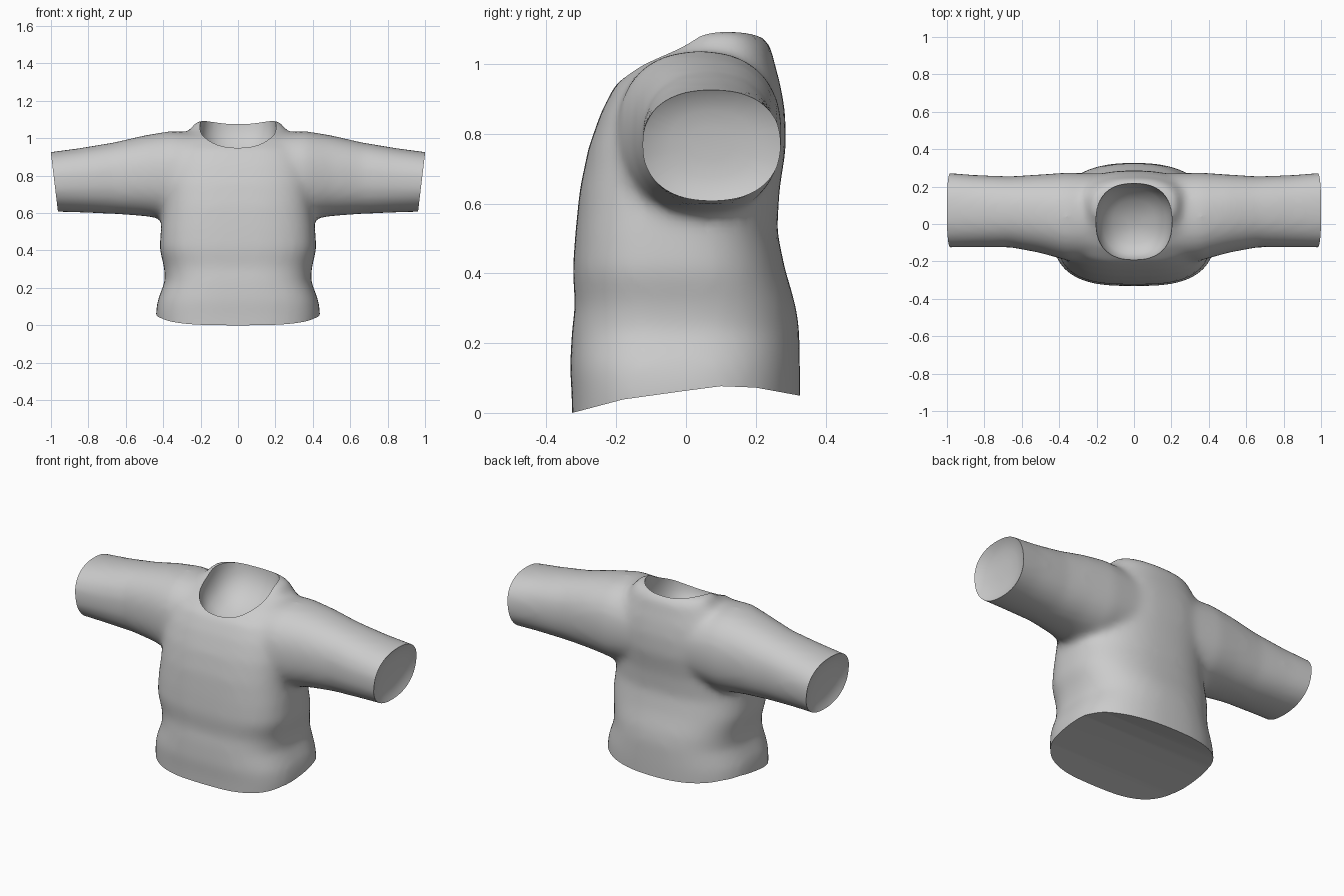
import bpy, bmesh, math
from mathutils import Vector

old = bpy.data.objects.get("Cube")
if old:
    bpy.data.objects.remove(old, do_unlink=True)

SIDES = 48

cloth = bpy.data.materials.new("light_grey_cloth")
cloth.use_nodes = True
grey = (0.6, 0.6, 0.6, 1)
cloth.diffuse_color = grey
cloth.node_tree.nodes["Principled BSDF"].inputs["Base Color"].default_value = grey


def power(v, n):
    return math.copysign(abs(v) ** (2 / n), v)


def oval(n, front_n=None):
    """Unit rounded-square outline, optionally boxier on its front half."""
    for i in range(SIDES):
        a = math.tau * i / SIDES
        k = front_n if front_n and math.sin(a) < 0 else n
        yield power(math.cos(a), k), power(math.sin(a), k)


def loft(name, rings):
    """Skin a list of point rings into a closed solid object."""
    bm = bmesh.new()
    rows = [[bm.verts.new(p) for p in ring] for ring in rings]
    for low, high in zip(rows, rows[1:]):
        for i in range(len(low)):
            j = (i + 1) % len(low)
            bm.faces.new((low[i], low[j], high[j], high[i]))
    bm.faces.new(rows[0][::-1])
    bm.faces.new(rows[-1])
    bmesh.ops.recalc_face_normals(bm, faces=bm.faces)
    mesh = bpy.data.meshes.new(name)
    bm.to_mesh(mesh)
    bm.free()
    mesh.materials.append(cloth)
    ob = bpy.data.objects.new(name, mesh)
    bpy.context.collection.objects.link(ob)
    return ob


def combine(ob, other, operation):
    """Apply a boolean and the object's other modifiers, then drop the helper."""
    mod = ob.modifiers.new("combine", 'BOOLEAN')
    mod.operation = operation
    mod.object = other
    other.hide_render = True
    graph = bpy.context.evaluated_depsgraph_get()
    mesh = bpy.data.meshes.new_from_object(ob.evaluated_get(graph))
    ob.modifiers.clear()
    ob.data = mesh
    bpy.data.objects.remove(other, do_unlink=True)


# Torso: height, half width, front, back
torso = [(-0.1, 0.43, -0.325, 0.325), (0.06, 0.44, -0.328, 0.327),
         (0.13, 0.432, -0.333, 0.327), (0.24, 0.39, -0.327, 0.325),
         (0.31, 0.395, -0.318, 0.315), (0.41, 0.42, -0.325, 0.285),
         (0.52, 0.412, -0.317, 0.262), (0.64, 0.40, -0.305, 0.268),
         (0.76, 0.40, -0.28, 0.287), (0.86, 0.39, -0.245, 0.285),
         (0.94, 0.36, -0.205, 0.272), (1.0, 0.31, -0.135, 0.255),
         (1.055, 0.25, -0.03, 0.243), (1.095, 0.225, 0.02, 0.2)]
rings = []
for z, half, front, back in torso:
    mid, depth = (front + back) / 2, (back - front) / 2
    rings.append([(half * u, mid + depth * v, z) for u, v in oval(2.4, 3)])
shirt = loft("shirt", rings)

# Sleeves: distance from centre, front, back, bottom, top
sleeve = [(0.2, -0.2, 0.27, 0.58, 1.03), (0.36, -0.195, 0.275, 0.565, 1.04),
          (0.5, -0.155, 0.265, 0.585, 1.017), (0.66, -0.125, 0.255, 0.597, 0.98),
          (0.85, -0.125, 0.262, 0.605, 0.948), (1.1, -0.127, 0.283, 0.612, 0.915)]
rows = [(-x, *rest) for x, *rest in reversed(sleeve)] + sleeve
rings = []
for x, front, back, low, high in rows:
    rings.append([(x, (front + back) / 2 + (back - front) / 2 * u,
                   (low + high) / 2 + (high - low) / 2 * v) for u, v in oval(2.3)])
sleeves = loft("sleeves", rings)
combine(shirt, sleeves, 'UNION')

# Soften the join into one cloth surface
remesh = shirt.modifiers.new("remesh", 'REMESH')
remesh.mode = 'VOXEL'
remesh.voxel_size = 0.02
soft = shirt.modifiers.new("soft", 'SMOOTH')
soft.factor = 0.5
soft.iterations = 12

# Neck opening: tilted bowl, given as height and scale
rings = []
for z, s in [(0.86, 0.2), (0.88, 0.55), (0.92, 0.82), (0.98, 0.97), (1.04, 1), (1.4, 1)]:
    rings.append([(0.203 * s * u, 0.012 + 0.207 * s * v, z + 0.06 * s * v)
                  for u, v in oval(2.4)])
combine(shirt, loft("neck_cutter", rings), 'DIFFERENCE')

# Hem: crisp edge, low in front and arched at the sides
hem = [(-0.5, -0.04), (-0.32, 0.003), (-0.18, 0.04), (0, 0.065), (0.1, 0.078),
       (0.2, 0.074), (0.32, 0.052), (0.5, 0.02), (0.5, -0.3), (-0.5, -0.3)]
rings = [[(x, y, z) for y, z in hem] for x in (-0.7, 0.7)]
combine(shirt, loft("hem_cutter", rings), 'DIFFERENCE')

# Sleeve ends: slanted cut with a shallow hollow
bm = bmesh.new()
bm.from_mesh(shirt.data)
for side in (-1, 1):
    normal = Vector((side, 0, -0.12)).normalized()
    res = bmesh.ops.bisect_plane(
        bm, geom=bm.verts[:] + bm.edges[:] + bm.faces[:], dist=1e-5,
        plane_co=(side, 0, 0.92), plane_no=normal, clear_outer=True)
    edges = [e for e in res["geom_cut"] if isinstance(e, bmesh.types.BMEdge) and e.is_boundary]
    points = {v for e in edges for v in e.verts}
    centre = sum((v.co for v in points), Vector()) / len(points)
    done = 1
    for scale, step in [(0.85, 0.015), (0.6, 0.012), (0.3, 0.006)]:
        out = bmesh.ops.extrude_edge_only(bm, edges=edges)["geom"]
        edges = [e for e in out if isinstance(e, bmesh.types.BMEdge) and e.is_boundary]
        for v in {v for e in edges for v in e.verts}:
            v.co = centre + (v.co - centre) * scale / done - normal * step
        centre -= normal * step
        done = scale
    bmesh.ops.holes_fill(bm, edges=edges, sides=0)
bmesh.ops.recalc_face_normals(bm, faces=bm.faces)

# Stand on the floor
low = min(v.co.z for v in bm.verts)
bmesh.ops.translate(bm, verts=bm.verts, vec=(0, 0, -low))
bm.to_mesh(shirt.data)
bm.free()

bpy.ops.object.select_all(action='DESELECT')
shirt.select_set(True)
bpy.context.view_layer.objects.active = shirt
bpy.ops.object.shade_smooth_by_angle(angle=math.radians(40))
